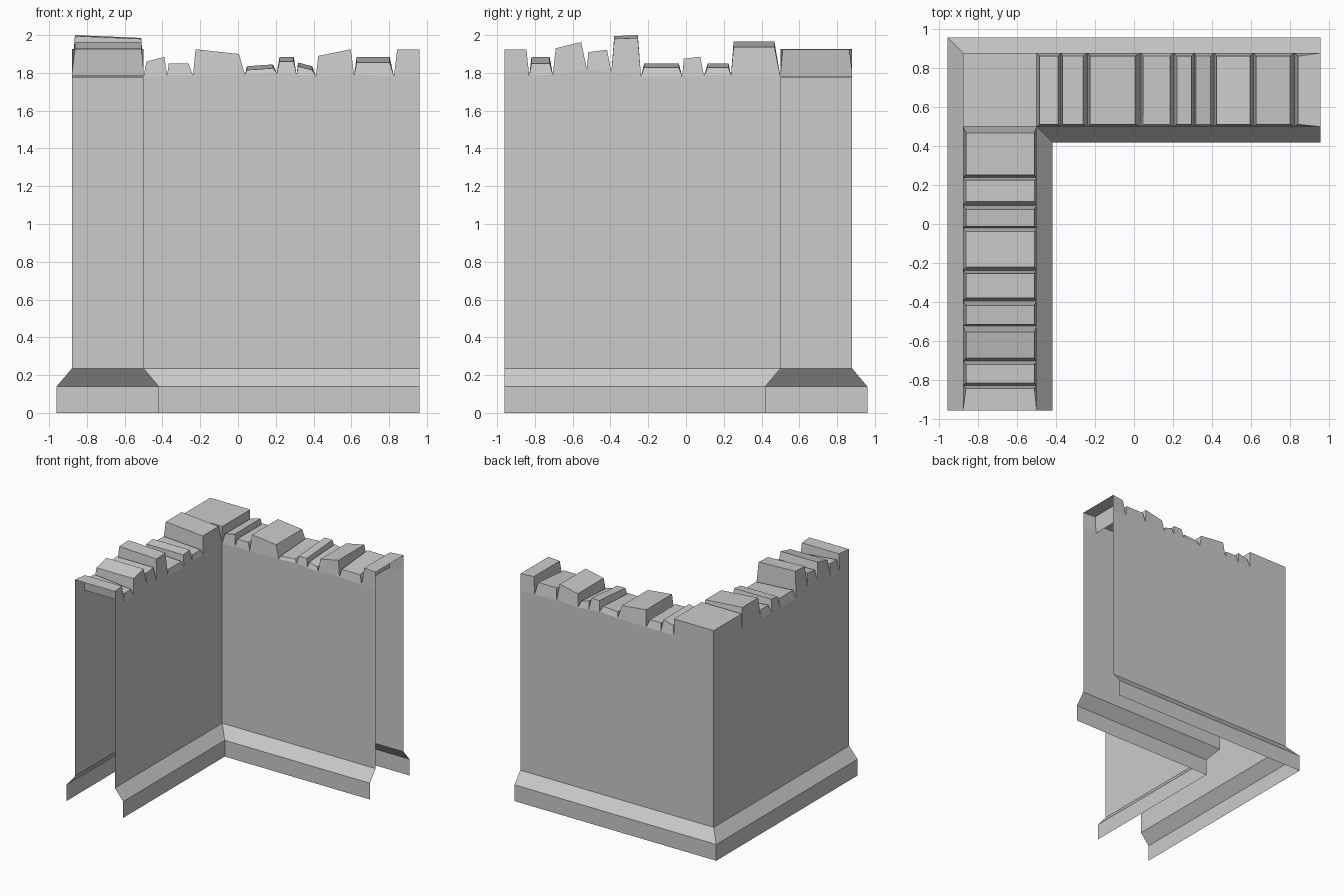
import bpy, bmesh

if "Cube" in bpy.data.objects:
    bpy.data.objects.remove(bpy.data.objects["Cube"])

NEAR, FAR, END, WALL_TOP = 0.50, 0.88, 0.96, 1.775


def make_object(name, faces):
    """Build a flat-shaded mesh from lists of corner points."""
    bm = bmesh.new()
    for pts in faces:
        bm.faces.new([bm.verts.new(p) for p in pts])
    bmesh.ops.remove_doubles(bm, verts=bm.verts, dist=0.0005)
    me = bpy.data.meshes.new(name)
    bm.to_mesh(me)
    bm.free()
    ob = bpy.data.objects.new(name, me)
    bpy.context.collection.objects.link(ob)
    return ob


# Mitred wall skins with flared plinth, open at the ends and underneath
def wall_skin(name, profile, c, sign):
    rings = []
    for o, z in profile:
        d = c + sign * o
        rings.append([(-d, -END, z), (-d, d, z), (END, d, z)])
    faces = []
    for lo, hi in zip(rings, rings[1:]):
        for i in range(2):
            quad = [lo[i], hi[i], hi[i + 1], lo[i + 1]]
            faces.append(quad if sign > 0 else quad[::-1])
    make_object(name, faces)


PROFILE = [(0.08, 0), (0.08, 0.14), (0, 0.235), (0, WALL_TOP)]
wall_skin("outer_wall", PROFILE, FAR, 1)
wall_skin("inner_wall", PROFILE, NEAR, -1)


# Ragged row of tapered top stones separated by V notches
def stone_row(name, notches, stones, place):
    faces = []

    def add(*pts):
        faces.append([place(*p) for p in pts])

    for (b0, z0), (b1, z1), (t0, h0, t1, h1, rise) in zip(notches, notches[1:], stones):
        i0, i1 = (0 if t0 == b0 else 0.012), (0 if t1 == b1 else 0.012)
        # footing corners (n = inner side, f = outer side)
        n0, n1, f0, f1 = (b0, NEAR, z0), (b1, NEAR, z1), (b0, FAR, z0), (b1, FAR, z1)
        # top corners
        tn0, tn1 = (t0, NEAR + i0, h0), (t1, NEAR + i1, h1)
        tf0, tf1 = (t0, FAR - 1.4 * i0, h0 + rise), (t1, FAR - 1.4 * i1, h1 + rise)
        add((b0, NEAR, WALL_TOP), (b1, NEAR, WALL_TOP), n1, n0)
        add((b1, FAR, WALL_TOP), (b0, FAR, WALL_TOP), f0, f1)
        add(n0, n1, tn1, tn0)
        add(f1, f0, tf0, tf1)
        add(tn0, tn1, tf1, tf0)
        if t0 != b0:
            add(f0, n0, tn0, tf0)
        if t1 != b1:
            add(n1, f1, tf1, tn1)
    make_object(name, faces)


# Stones: start, height, end, height, extra height on the outer side
stone_row("back_arm_stones",
          [(-.5, 1.78), (-.375, 1.785), (-.238, 1.785), (.037, 1.79), (.205, 1.80),
           (.31, 1.79), (.412, 1.782), (.615, 1.79), (.825, 1.782), (END, 1.782)],
          [(-.485, 1.86, -.39, 1.885, 0), (-.367, 1.85, -.262, 1.85, 0),
           (-.225, 1.925, .005, 1.90, 0), (.047, 1.815, .185, 1.825, .02),
           (.22, 1.86, .295, 1.86, .025), (.318, 1.835, .393, 1.815, .02),
           (.425, 1.89, .597, 1.925, 0), (.628, 1.855, .803, 1.855, .03),
           (.843, 1.925, END, 1.925, 0)],
          lambda s, c, z: (s, c, z))

stone_row("left_arm_stones",
          [(-END, 1.785), (-.83, 1.785), (-.705, 1.79), (-.525, 1.82), (-.395, 1.805),
           (-.238, 1.78), (-.02, 1.78), (.095, 1.785), (.238, 1.785), (.5, 1.78)],
          [(-END, 1.925, -.845, 1.925, 0), (-.818, 1.85, -.722, 1.85, .035),
           (-.69, 1.93, -.555, 1.963, 0), (-.517, 1.91, -.418, 1.922, 0),
           (-.38, 1.98, -.255, 1.985, .015), (-.222, 1.828, -.038, 1.828, .022),
           (-.012, 1.875, .075, 1.885, 0), (.115, 1.828, .225, 1.828, .022),
           (.252, 1.937, .468, 1.937, .028)],
          lambda s, c, z: (-c, s, z))

# Square corner block
T = 1.927
ring = [(-FAR, NEAR), (-NEAR, NEAR), (-NEAR, FAR), (-FAR, FAR)]
sides = [[(*ring[i], WALL_TOP), (*ring[(i + 1) % 4], WALL_TOP),
          (*ring[(i + 1) % 4], T), (*ring[i], T)] for i in range(4)]
make_object("corner_block", sides + [[(*p, T) for p in ring]])
